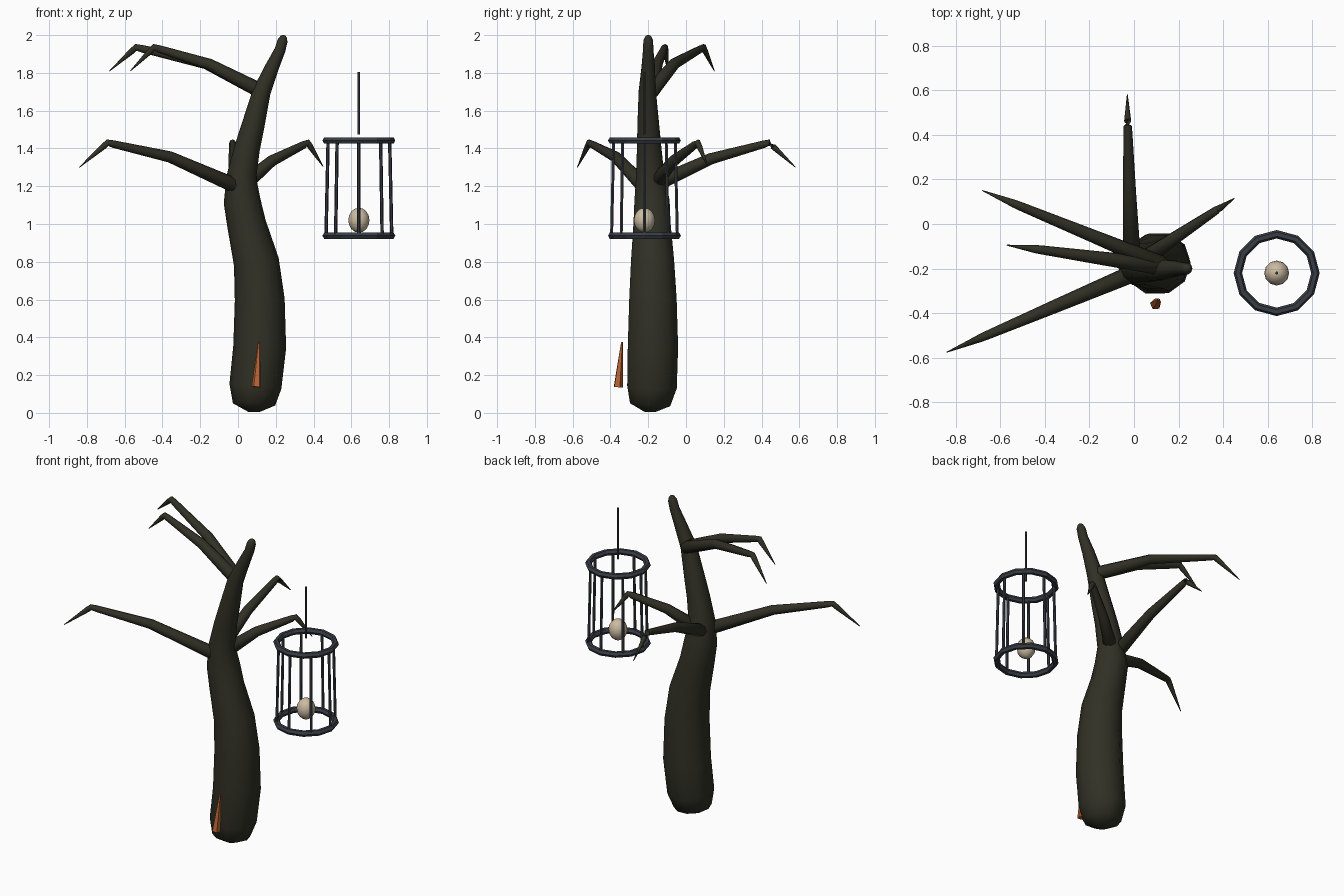
import bpy
import bmesh
from math import cos, sin, pi, radians
from mathutils import Vector

cube = bpy.data.objects.get("Cube")
if cube:
    bpy.data.objects.remove(cube, do_unlink=True)


def material(name, rgb):
    mat = bpy.data.materials.new(name)
    mat.use_nodes = True
    mat.diffuse_color = (*rgb, 1)
    mat.node_tree.nodes["Principled BSDF"].inputs["Base Color"].default_value = (*rgb, 1)
    return mat


bark = material("dark bark", (0.030, 0.030, 0.019))
iron = material("blue grey iron", (0.040, 0.047, 0.060))
cream = material("cream", (0.60, 0.50, 0.36))
orange = material("orange", (0.50, 0.13, 0.035))


def finish(name, bm, mat, smooth_angle=None):
    bmesh.ops.recalc_face_normals(bm, faces=bm.faces)
    mesh = bpy.data.meshes.new(name)
    bm.to_mesh(mesh)
    bm.free()
    mesh.materials.append(mat)
    obj = bpy.data.objects.new(name, mesh)
    bpy.context.collection.objects.link(obj)
    if smooth_angle:
        bpy.ops.object.select_all(action="DESELECT")
        obj.select_set(True)
        bpy.context.view_layer.objects.active = obj
        bpy.ops.object.shade_smooth_by_angle(angle=radians(smooth_angle))
    return obj


def tube(name, path, mat, sides=8, smooth_angle=None, turn=0.0):
    """Loft rings of varying radius along a path of (x, y, z, radius)."""
    bm = bmesh.new()
    pts = [Vector(p[:3]) for p in path]
    rings = []
    for i, p in enumerate(pts):
        tangent = (pts[min(i + 1, len(pts) - 1)] - pts[max(i - 1, 0)]).normalized()
        side = Vector((0, 1, 0)).cross(tangent)
        if side.length < 0.6:
            side = Vector((1, 0, 0))
        side = (side - tangent * side.dot(tangent)).normalized()
        other = tangent.cross(side)
        ring = []
        for k in range(sides):
            a = turn + 2 * pi * k / sides
            ring.append(bm.verts.new(p + path[i][3] * (side * cos(a) + other * sin(a))))
        rings.append(ring)
    for low, high in zip(rings, rings[1:]):
        for k in range(sides):
            n = (k + 1) % sides
            bm.faces.new((low[k], low[n], high[n], high[k]))
    bm.faces.new(rings[0])
    bm.faces.new(rings[-1])
    return finish(name, bm, mat, smooth_angle)


# Twisting trunk with a rounded foot and a narrow crown
tube("trunk", [
    (0.085, -0.19, 0.005, 0.03), (0.085, -0.19, 0.045, 0.112),
    (0.092, -0.18, 0.14, 0.138), (0.115, -0.175, 0.35, 0.140),
    (0.115, -0.175, 0.60, 0.132), (0.097, -0.177, 0.80, 0.120),
    (0.045, -0.18, 1.00, 0.103), (0.022, -0.18, 1.12, 0.098),
    (0.018, -0.19, 1.25, 0.079), (0.048, -0.195, 1.40, 0.068),
    (0.082, -0.20, 1.53, 0.060), (0.125, -0.205, 1.70, 0.048),
    (0.180, -0.20, 1.83, 0.037), (0.222, -0.20, 1.92, 0.029),
    (0.236, -0.20, 1.97, 0.027), (0.242, -0.20, 1.992, 0.017),
    (0.244, -0.20, 2.0, 0.005)], bark, 10, 60)

# Drooping branches: root, middle, peak, tip
branches = {
    "front_branch": [(-0.02, -0.228, 1.205), (-0.36, -0.372, 1.355),
                     (-0.69, -0.512, 1.43), (-0.84, -0.575, 1.30)],
    "back_branch": [(-0.01, -0.15, 1.215), (-0.02, 0.13, 1.345),
                    (-0.028, 0.44, 1.43), (-0.03, 0.58, 1.30)],
    "side_branch": [(0.05, -0.155, 1.225), (0.18, -0.065, 1.335),
                    (0.37, 0.062, 1.43), (0.45, 0.115, 1.305)],
    "upper_back_branch": [(0.12, -0.18, 1.705), (-0.17, -0.06, 1.85),
                          (-0.54, 0.092, 1.935), (-0.68, 0.15, 1.81)],
    "upper_front_branch": [(0.12, -0.19, 1.705), (-0.15, -0.153, 1.845),
                           (-0.445, -0.112, 1.935), (-0.57, -0.095, 1.81)],
}
for name, (root, mid, peak, tip) in branches.items():
    root, mid, peak, tip = (Vector(p) for p in (root, mid, peak, tip))
    path = [(*root.lerp(mid, -0.06), 0.024), (*root, 0.040), (*mid, 0.030),
            (*peak.lerp(mid, 0.1), 0.020), (*peak, 0.018),
            (*peak.lerp(tip, 0.15), 0.016), (*tip, 0.002)]
    tube(name, path, bark, 8, 60)

# Hanging cage: two faceted hoops, eight bars and a hanging rod
CX, CY = 0.64, -0.22
LOW, HIGH = 0.938, 1.442


def hoop(name, z, major=0.174, minor=0.019, segments=12, sides=6):
    bm = bmesh.new()
    grid = []
    for i in range(segments):
        a = 2 * pi * i / segments
        ring = []
        for j in range(sides):
            b = 2 * pi * j / sides
            r = major + minor * cos(b)
            ring.append(bm.verts.new((CX + r * cos(a), CY + r * sin(a), z + minor * sin(b))))
        grid.append(ring)
    for i in range(segments):
        here, after = grid[i], grid[(i + 1) % segments]
        for j in range(sides):
            n = (j + 1) % sides
            bm.faces.new((here[j], after[j], after[n], here[n]))
    finish(name, bm, iron)


hoop("cage_bottom_hoop", LOW)
hoop("cage_top_hoop", HIGH)
for i in range(8):
    a = pi * i / 4
    tube(f"cage_bar_{i + 1}", [
        (CX + 0.174 * cos(a), CY + 0.174 * sin(a), LOW, 0.009),
        (CX + 0.163 * cos(a), CY + 0.163 * sin(a), HIGH, 0.009)], iron, 6)
tube("hanging_rod", [(CX, CY, 1.475, 0.007), (CX, CY, 1.805, 0.007)], iron, 6)

# Egg-shaped ball inside the cage
bm = bmesh.new()
bmesh.ops.create_uvsphere(bm, u_segments=12, v_segments=8, radius=1)
bmesh.ops.scale(bm, vec=(0.056, 0.056, 0.066), verts=bm.verts)
bmesh.ops.translate(bm, vec=(CX, CY, 1.02), verts=bm.verts)
finish("caged_ball", bm, cream, 40)

# Thin leaning spike in front of the trunk
tube("orange_spike", [(0.097, -0.36, 0.137, 0.026), (0.111, -0.339, 0.375, 0.005)],
     orange, 5, None, 0.4)
